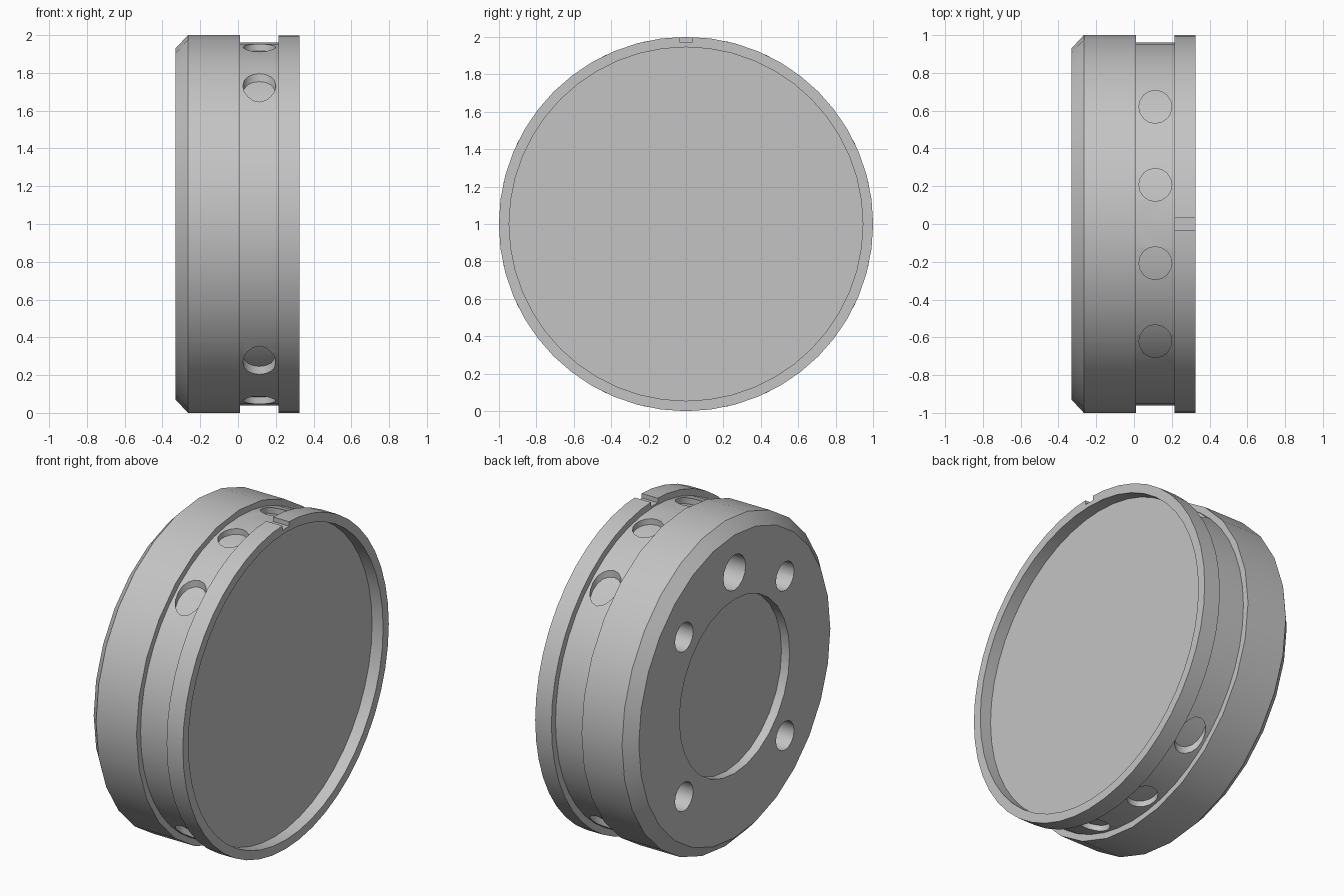
import bpy, bmesh, math
from mathutils import Matrix, Vector

cube = bpy.data.objects.get("Cube")
if cube:
    bpy.data.objects.remove(cube, do_unlink=True)

grey = bpy.data.materials.new("plain_grey")
grey.use_nodes = True
colour = (0.55, 0.55, 0.55, 1)
grey.diffuse_color = colour
grey.node_tree.nodes["Principled BSDF"].inputs["Base Color"].default_value = colour

CENTRE = Vector((0, 0, 1))


def make(name, bm):
    bmesh.ops.recalc_face_normals(bm, faces=bm.faces)
    mesh = bpy.data.meshes.new(name)
    bm.to_mesh(mesh)
    bm.free()
    mesh.materials.append(grey)
    obj = bpy.data.objects.new(name, mesh)
    bpy.context.collection.objects.link(obj)
    return obj


def lathe(name, profile, sides):
    """Turn an (x, radius) profile around the horizontal axis."""
    bm = bmesh.new()
    verts = [bm.verts.new((x, 0, 1 + r)) for x, r in profile]
    edges = [bm.edges.new(pair) for pair in zip(verts, verts[1:])]
    bmesh.ops.spin(bm, geom=verts + edges, cent=CENTRE, axis=(1, 0, 0),
                   angle=math.tau, steps=sides, use_duplicate=False)
    bmesh.ops.remove_doubles(bm, verts=bm.verts, dist=0.0005)
    return make(name, bm)


def add_rod(bm, radius, length, matrix, sides=16):
    bmesh.ops.create_cone(bm, cap_ends=True, segments=sides, radius1=radius,
                          radius2=radius, depth=length, matrix=matrix)


def carve(obj, bm):
    """Subtract the cutter shapes, then discard the cutter."""
    cutter = make("cutter", bm)
    cutter.hide_render = True
    mod = obj.modifiers.new("carve", 'BOOLEAN')
    mod.operation = 'DIFFERENCE'
    mod.solver = 'EXACT'
    mod.object = cutter
    bpy.context.view_layer.objects.active = obj
    bpy.ops.object.modifier_apply(modifier=mod.name)
    bpy.data.objects.remove(cutter, do_unlink=True)


# Chamfered drum with a shallow round recess in its end
drum = lathe("drum", [(-0.275, 0), (-0.275, 0.535), (-0.33, 0.535), (-0.33, 0.93),
                      (-0.265, 1), (0.01, 1), (0.01, 0)], 28)

# Bolt holes: four on a square, a larger one at the top
bm = bmesh.new()
holes = [(y, z, 0.088) for y in (-0.49, 0.49) for z in (-0.49, 0.49)] + [(0, 0.7, 0.108)]
for y, z, r in holes:
    add_rod(bm, r, 0.26, Matrix.Translation((-0.33, y, 1 + z))
            @ Matrix.Rotation(math.pi / 2, 4, 'Y'))
carve(drum, bm)

# Groove band pierced by upright holes, top and bottom
band = lathe("groove_band", [(0, 0), (0, 0.96), (0.23, 0.96), (0.23, 0)], 48)
bm = bmesh.new()
for y in (-0.62, -0.207, 0.207, 0.62):
    add_rod(bm, 0.087, 3, Matrix.Translation((0.113, y, 1)))
carve(band, bm)

# Inner core closing the holes
core = lathe("inner_core", [(-0.01, 0), (-0.01, 0.925), (0.235, 0.925), (0.235, 0)], 48)

# Rim with a sunken disc and a small key notch at the top
rim = lathe("rim", [(0.215, 0), (0.215, 1), (0.325, 1), (0.325, 0.945),
                    (0.25, 0.945), (0.25, 0)], 48)
bm = bmesh.new()
bmesh.ops.create_cube(bm, size=1, matrix=Matrix.Translation((0.27, 0, 2.02))
                      @ Matrix.Diagonal((0.2, 0.066, 0.1, 1)))
carve(rim, bm)

# Smooth curved walls, keep edges crisp
for obj in (drum, band, core, rim):
    bpy.ops.object.select_all(action='DESELECT')
    obj.select_set(True)
    bpy.context.view_layer.objects.active = obj
    bpy.ops.object.shade_smooth_by_angle(angle=math.radians(30))
